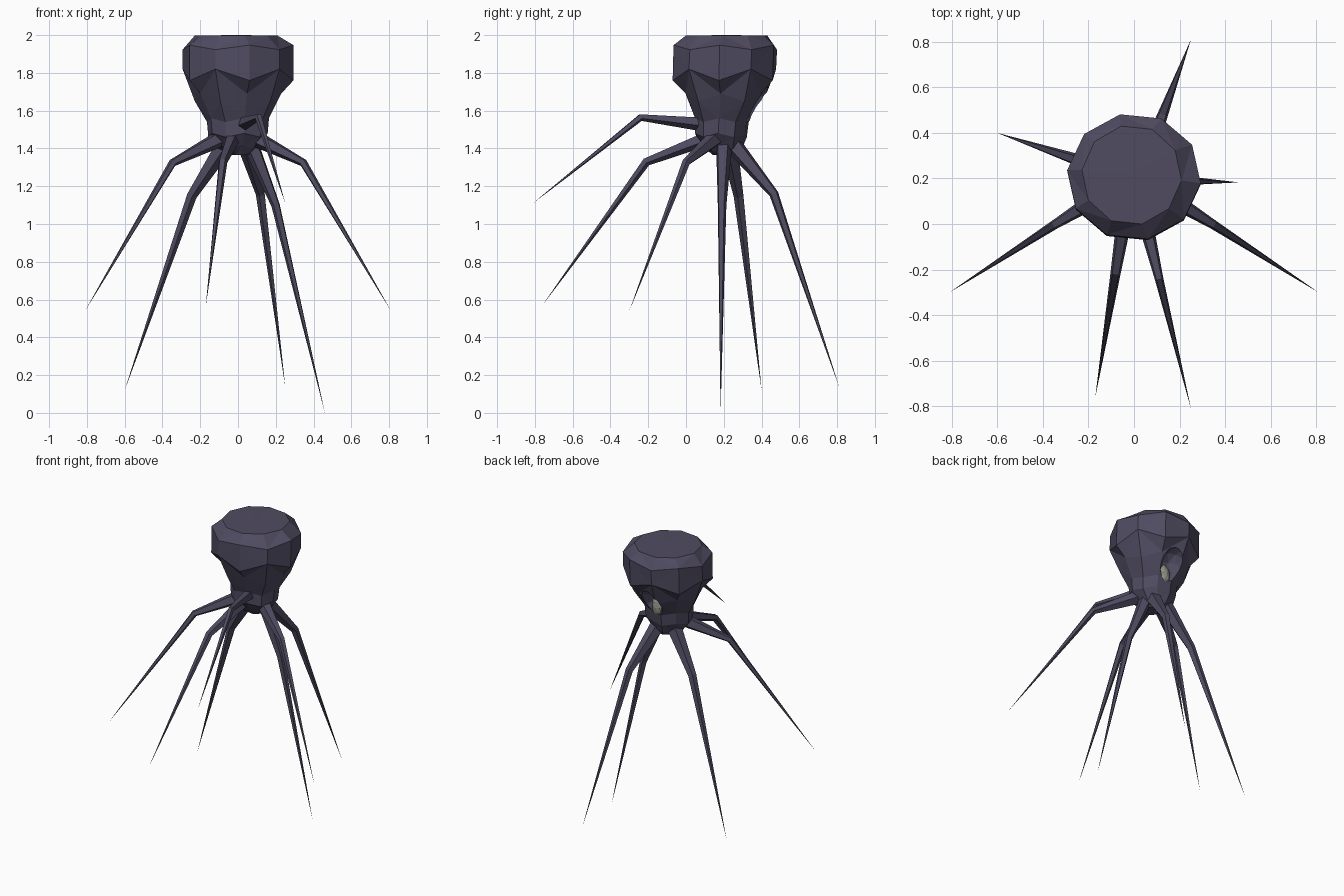
import bpy, bmesh, math
from mathutils import Vector

if "Cube" in bpy.data.objects:
    bpy.data.objects.remove(bpy.data.objects["Cube"])


def material(name, rgb):
    m = bpy.data.materials.new(name)
    m.diffuse_color = (*rgb, 1)
    m.use_nodes = True
    m.node_tree.nodes["Principled BSDF"].inputs["Base Color"].default_value = m.diffuse_color
    return m


SKIN = material("dusky_violet", (0.08, 0.071, 0.12))
EYE = material("pale_grey_eye", (0.29, 0.29, 0.24))


def finish(name, bm, mat):
    bmesh.ops.recalc_face_normals(bm, faces=bm.faces)
    me = bpy.data.meshes.new(name)
    bm.to_mesh(me)
    bm.free()
    me.materials.append(mat)
    ob = bpy.data.objects.new(name, me)
    bpy.context.collection.objects.link(ob)
    return ob


def bridge(bm, a, b):
    n = len(a)
    for i in range(n):
        bm.faces.new((a[i], a[(i + 1) % n], b[(i + 1) % n], b[i]))


# Faceted head narrowing to a short neck: z, centre x, centre y, radius x, radius y, zigzag
RINGS = [
    (1.365, 0.01, 0.20, 0.05, 0.06, 0.0),
    (1.41, 0.0, 0.195, 0.11, 0.105, 0.01),
    (1.47, 0.0, 0.185, 0.158, 0.14, 0.01),
    (1.55, 0.0, 0.19, 0.165, 0.145, 0.01),
    (1.67, 0.0, 0.205, 0.23, 0.21, 0.02),
    (1.79, 0.0, 0.203, 0.295, 0.28, -0.03),
    (1.935, 0.0, 0.208, 0.295, 0.28, 0.012),
    (1.998, -0.01, 0.215, 0.22, 0.22, 0.0),
]
SIDES = 10
bm = bmesh.new()
loops = []
for z, cx, cy, rx, ry, zig in RINGS:
    loop = []
    for i in range(SIDES):
        a = math.radians(282) + math.tau * i / SIDES
        loop.append(bm.verts.new((cx + rx * math.cos(a), cy + ry * math.sin(a),
                                  z + (zig if i % 2 == 0 else -zig))))
    loops.append(loop)
for lo, hi in zip(loops, loops[1:]):
    bridge(bm, lo, hi)
bm.faces.new(loops[0])
# Slightly domed crown
crown = bm.verts.new((-0.01, 0.215, 2.0))
for i in range(SIDES):
    bm.faces.new((loops[-1][i], loops[-1][(i + 1) % SIDES], crown))
bmesh.ops.triangulate(bm, faces=[f for f in bm.faces if len(f.verts) == 4])
head = finish("head", bm, SKIN)


def ellipsoid(name, centre, size, mat, detail):
    b = bmesh.new()
    bmesh.ops.create_icosphere(b, subdivisions=detail, radius=1)
    for v in b.verts:
        v.co = Vector(centre) + Vector(c * s for c, s in zip(v.co, size))
    return finish(name, b, mat)


# Eye socket hollowed in the back of the head, with the eye inside
socket = ellipsoid("socket_cutter", (0.005, 0.42, 1.61), (0.085, 0.12, 0.13), SKIN, 2)
socket.hide_render = True
socket.hide_viewport = True
cut = head.modifiers.new("eye_socket", "BOOLEAN")
cut.operation = "DIFFERENCE"
cut.solver = "EXACT"
cut.object = socket
ellipsoid("eye", (0.005, 0.295, 1.585), (0.048, 0.045, 0.08), EYE, 2)


# Spindly legs: five-sided, bent once at the knee and tapering to a point
def leg(name, base, knee, tip, r0=0.045, r1=0.025):
    base, knee, tip = Vector(base), Vector(knee), Vector(tip)
    d0, d1 = (knee - base).normalized(), (tip - knee).normalized()
    side = d0.cross(d1).normalized()
    b = bmesh.new()
    rings = []
    for p, d, r in ((base, d0, r0), (knee, (d0 + d1).normalized(), r1)):
        up = side.cross(d).normalized()
        rings.append([b.verts.new(p + r * (math.cos(t) * up + math.sin(t) * side))
                      for t in (math.tau * k / 5 for k in range(5))])
    bridge(b, *rings)
    b.faces.new(rings[0])
    point = b.verts.new(tip)
    for k in range(5):
        b.faces.new((rings[1][k], rings[1][(k + 1) % 5], point))
    finish(name, b, SKIN)


leg("raised_front_leg", (0.03, 0.09, 1.53), (0.11, -0.24, 1.565), (0.25, -0.81, 1.11), 0.04, 0.02)
leg("front_leg", (-0.03, 0.10, 1.45), (-0.08, -0.21, 1.33), (-0.17, -0.76, 0.57), 0.04, 0.024)
for label, s in (("left", -1), ("right", 1)):
    leg(label + "_front_side_leg", (s * 0.10, 0.15, 1.45), (s * 0.345, 0.0, 1.325),
        (s * 0.81, -0.30, 0.54), 0.045, 0.022)
leg("right_side_leg", (0.07, 0.20, 1.42), (0.20, 0.19, 1.10), (0.46, 0.183, 0.0), 0.045, 0.024)
leg("left_back_leg", (-0.07, 0.23, 1.42), (-0.245, 0.28, 1.15), (-0.60, 0.40, 0.12), 0.05, 0.028)
leg("back_leg", (0.045, 0.25, 1.42), (0.12, 0.465, 1.16), (0.25, 0.81, 0.14), 0.05, 0.026)
